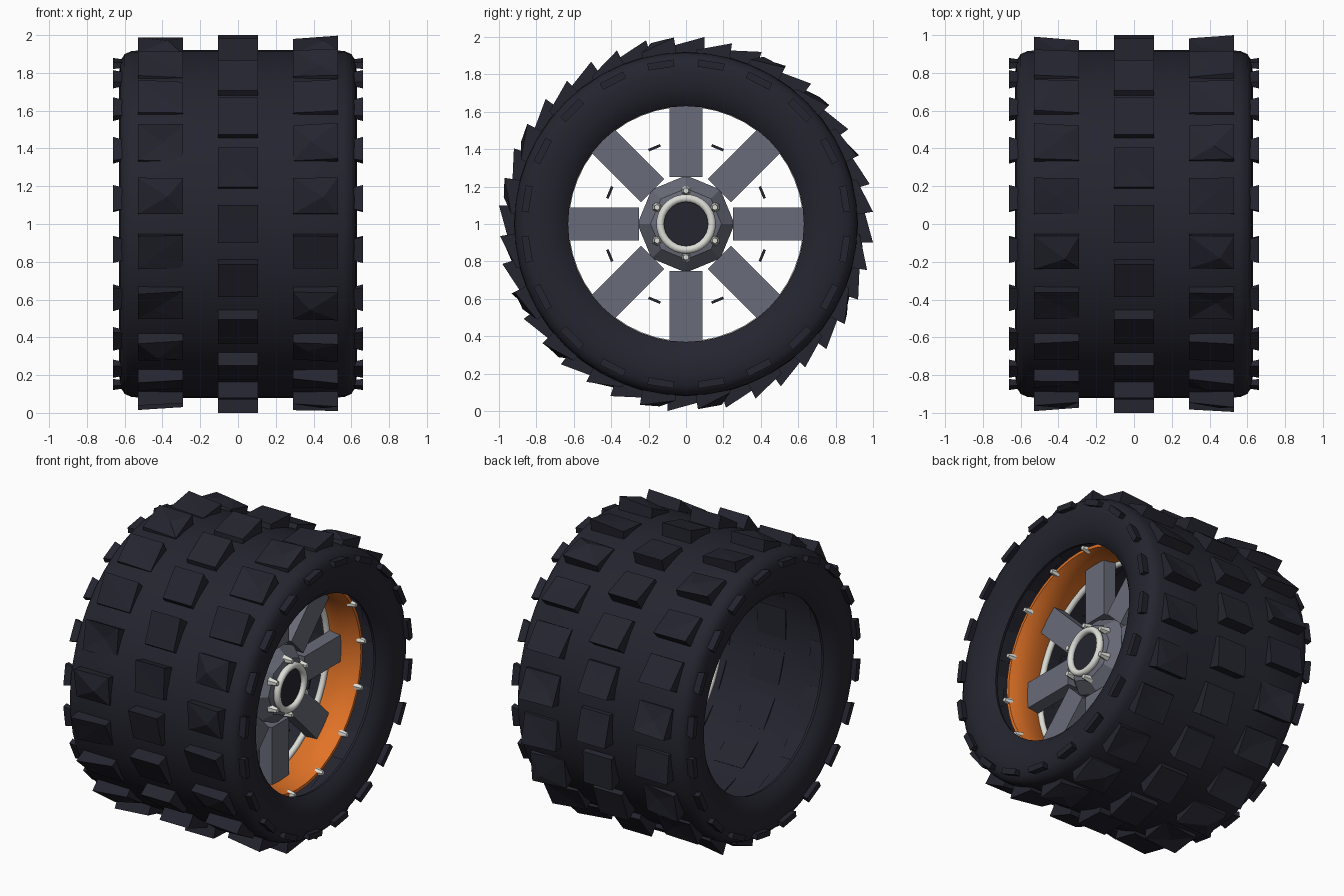
import bpy, bmesh, random
from math import sin, cos, pi, radians
from mathutils import Vector

random.seed(4)
cube = bpy.data.objects.get("Cube")
if cube:
    bpy.data.objects.remove(cube)


def material(name, rgb):
    m = bpy.data.materials.new(name)
    m.use_nodes = True
    m.diffuse_color = (*rgb, 1)
    bsdf = m.node_tree.nodes["Principled BSDF"]
    bsdf.inputs["Base Color"].default_value = (*rgb, 1)
    bsdf.inputs["Roughness"].default_value = 0.7
    return m


RUBBER = material("dark rubber", (0.018, 0.018, 0.029))
ORANGE = material("orange rim", (0.75, 0.17, 0.02))
GREY = material("blue grey metal", (0.14, 0.15, 0.19))
WHITE = material("pale metal", (0.72, 0.72, 0.68))


def at(x, r, t, a):
    """Point on the wheel: along the axle, outward, and along the tangent at angle a."""
    return Vector((x, r * cos(a) - t * sin(a), 1 + r * sin(a) + t * cos(a)))


def finish(name, bm, mat, smooth=False):
    bmesh.ops.recalc_face_normals(bm, faces=bm.faces)
    me = bpy.data.meshes.new(name)
    bm.to_mesh(me)
    bm.free()
    me.materials.append(mat)
    ob = bpy.data.objects.new(name, me)
    bpy.context.collection.objects.link(ob)
    if smooth:
        bpy.ops.object.select_all(action='DESELECT')
        ob.select_set(True)
        bpy.context.view_layer.objects.active = ob
        bpy.ops.object.shade_smooth_by_angle(angle=radians(40))
    return ob


def lathe(name, profile, mat, segs=48, smooth=True):
    """Turn a closed (x, radius) outline around the axle."""
    bm = bmesh.new()
    rings = [[bm.verts.new(at(x, r, 0, 2 * pi * i / segs)) for x, r in profile]
             for i in range(segs)]
    n = len(profile)
    for i in range(segs):
        a, b = rings[i], rings[(i + 1) % segs]
        for j in range(n):
            k = (j + 1) % n
            bm.faces.new((a[j], a[k], b[k], b[j]))
    return finish(name, bm, mat, smooth)


def circle(x, r, rad, n=10):
    return [(x + rad * cos(2 * pi * i / n), r + rad * sin(2 * pi * i / n)) for i in range(n)]


def loft(bm, bottom, top, apex=None):
    """Join two loops of points into a solid, with an optional middle point on the top."""
    lo = [bm.verts.new(p) for p in bottom]
    hi = [bm.verts.new(p) for p in top]
    n = len(lo)
    bm.faces.new(lo)
    for i in range(n):
        bm.faces.new((lo[i], lo[(i + 1) % n], hi[(i + 1) % n], hi[i]))
    if apex is None:
        bm.faces.new(hi)
    else:
        c = bm.verts.new(apex)
        for i in range(n):
            bm.faces.new((hi[i], hi[(i + 1) % n], c))


def box(bm, xs, rs, half, a):
    loft(bm, *[[at(xs[i], r, t, a) for i, t in ((0, -half), (1, -half), (1, half), (0, half))]
               for r in rs])


# tyre: thin hollow carcass, open on both sides
side = [(0.565, 0.63), (0.60, 0.67), (0.622, 0.73), (0.63, 0.80), (0.622, 0.865),
        (0.60, 0.90), (0.56, 0.917)]
inner = [(x - 0.02, max(r - 0.018, 0.635)) for x, r in side]
outside = side + [(0.3, 0.92), (-0.3, 0.92)] + [(-x, r) for x, r in reversed(side)]
inside = [(-x, r) for x, r in inner] + [(x, r) for x, r in reversed(inner)]
lathe("tyre", outside + inside, RUBBER)

# tread: three rows of wedge blocks with uneven tops
for name, x0, x1, shift in (("left_tread", 0.29, 0.53, 9), ("centre_tread", -0.105, 0.105, 0),
                            ("right_tread", -0.53, -0.29, 9)):
    bm = bmesh.new()
    half = 0.1 if shift == 0 else 0.092
    corners = ((x0, -half), (x1, -half), (x1, half), (x0, half))
    for i in range(20):
        a = radians(18 * i + shift)
        top = []
        for x, t in corners:
            h = 1.0 if t < 0 else 0.945
            if shift:
                h -= 0.015 + random.uniform(0, 0.02)
                h += 0.015 if abs(x) > 0.5 else 0
            top.append(at(x, h, t, a))
        apex = None
        if shift and i % 3 != 1:
            apex = at((x0 + x1) / 2 + random.uniform(-0.05, 0.05),
                      random.choice((0.935, 0.945, 0.985)), random.uniform(-0.04, 0.04), a)
        else:
            apex = at((x0 + x1) / 2, 0.972 if shift == 0 else 0.955, 0, a)
        loft(bm, [at(x, 0.89, t, a) for x, t in corners], top, apex)
    finish(name, bm, RUBBER)

# small grip lugs on both sidewalls, flared outward
for name, s in (("left_sidewall_lugs", 1), ("right_sidewall_lugs", -1)):
    bm = bmesh.new()
    for i in range(20):
        a = radians(18 * i + 9)
        loops = [[at(s * x, 0.86 + dr, t, a) for dr, t in
                  ((-w, -h), (-w, h), (w, h), (w, -h))]
                 for x, w, h in ((0.60, 0.012, 0.055), (0.663, 0.019, 0.07))]
        loft(bm, *loops)
    finish(name, bm, RUBBER)

# rim band and the pale ring behind it
lathe("rim", [(0.22, 0.65), (0.27, 0.637), (0.33, 0.633), (0.39, 0.637), (0.44, 0.655),
              (0.44, 0.675), (0.39, 0.695), (0.27, 0.70), (0.22, 0.69)], ORANGE)
lathe("rim_ring", circle(0.2, 0.645, 0.02), WHITE)


def studs(name, count, phase, x, r, size, length):
    """Ring of tapered six-sided studs pointing along the axle."""
    bm = bmesh.new()
    for i in range(count):
        a = 2 * pi * i / count + radians(phase)
        loops = [[at(x + d, r + s * cos(k * pi / 3), s * sin(k * pi / 3), a) for k in range(6)]
                 for d, s in ((0, size), (length, size * 0.55))]
        loft(bm, *loops)
    finish(name, bm, WHITE)


studs("rim_studs", 14, 6.4, 0.42, 0.665, 0.026, 0.05)
studs("hub_studs", 6, 90, 0.34, 0.178, 0.028, 0.06)

# eight flat spokes
bm = bmesh.new()
for i in range(8):
    box(bm, (0.22, 0.31), (0.252, 0.66), 0.088, i * pi / 4)
finish("spokes", bm, GREY)

# thin clips between the spokes
bm = bmesh.new()
for i in range(8):
    box(bm, (0.14, 0.24), (0.434, 0.448), 0.034, (i + 0.5) * pi / 4)
finish("spoke_clips", bm, RUBBER)

# faceted hub, its pale ring and dark centre cap
lathe("hub", [(0.17, 0.11), (0.17, 0.235), (0.22, 0.26), (0.28, 0.26), (0.355, 0.19),
              (0.37, 0.11)], GREY, 8, False)
lathe("hub_ring", circle(0.385, 0.138, 0.022), WHITE, 32)
bm = bmesh.new()
loft(bm, *[[at(x, 0.125 * cos(k * pi / 12), 0.125 * sin(k * pi / 12), 0) for k in range(24)]
           for x in (0.16, 0.378)])
finish("hub_cap", bm, RUBBER)
